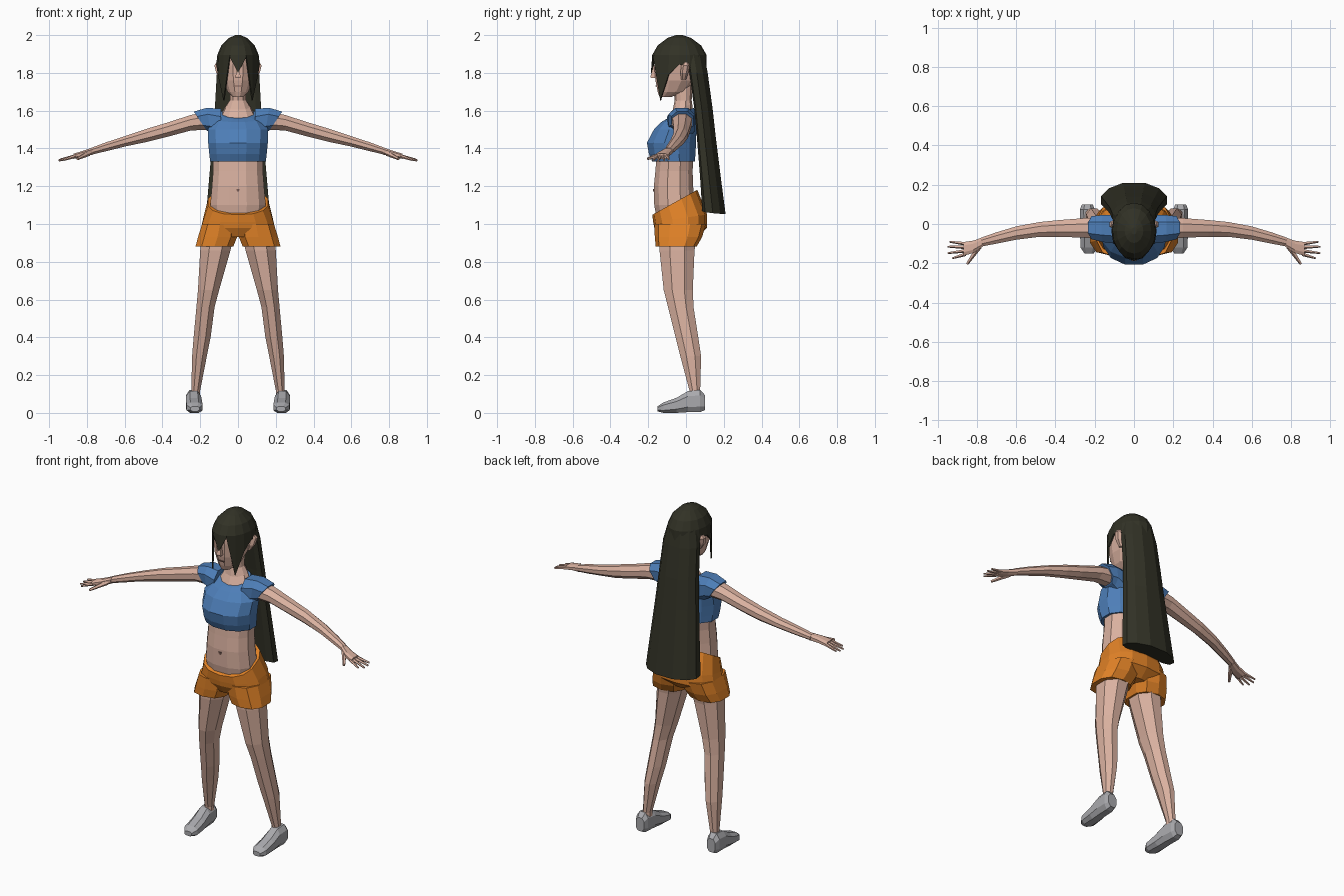
import bpy, bmesh, math
from mathutils import Vector


def material(name, rgb):
    m = bpy.data.materials.new(name)
    m.diffuse_color = (*rgb, 1)
    return m


SKIN = material("skin", (0.70, 0.44, 0.35))
BLUE = material("blue_cloth", (0.075, 0.21, 0.48))
ORANGE = material("orange_cloth", (0.74, 0.22, 0.02))
HAIR = material("dark_hair", (0.031, 0.031, 0.019))
GREY = material("grey_shoe", (0.40, 0.40, 0.42))
DARK = material("dark_detail", (0.20, 0.11, 0.09))


def finish(name, bm, mat, mirror=False):
    bmesh.ops.recalc_face_normals(bm, faces=bm.faces)
    me = bpy.data.meshes.new(name)
    bm.to_mesh(me)
    bm.free()
    me.materials.append(mat)
    ob = bpy.data.objects.new(name, me)
    bpy.context.collection.objects.link(ob)
    if mirror:
        mod = ob.modifiers.new("mirror", "MIRROR")
        mod.use_mirror_merge = False
    return ob


def skin_rings(bm, rings, caps=True):
    rows = [[bm.verts.new(p) for p in r] for r in rings]
    n = len(rows[0])
    for a, b in zip(rows, rows[1:]):
        for i in range(n):
            j = (i + 1) % n
            bm.faces.new((a[i], a[j], b[j], b[i]))
    if caps:
        bm.faces.new(rows[0])
        bm.faces.new(rows[-1])


def loft(name, mat, axis, rings, n=8, power=2.0, mirror=False, bend=0.0, caps=True):
    """Rings are (position, u0, u1, v0, v1, optional shear along v)."""
    def soft(v):
        return math.copysign(abs(v) ** (2 / power), v)
    angles = [2 * math.pi * (i + 0.5) / n for i in range(n)]
    unit = [(soft(math.cos(a)), soft(math.sin(a))) for a in angles]
    mu, mv = max(u for u, v in unit), max(v for u, v in unit)
    out = []
    for r in rings:
        pos, u0, u1, v0, v1 = r[:5]
        shear = r[5] if len(r) > 5 else 0
        ring = []
        for cu, cv in unit:
            cu, cv = cu / mu, cv / mv
            u = (u0 + u1) / 2 + cu * (u1 - u0) / 2
            v = (v0 + v1) / 2 + cv * (v1 - v0) / 2 - bend * cu * cu
            a = pos + shear * cv
            ring.append({"z": (u, v, a), "x": (a, u, v), "y": (u, a, v)}[axis])
        out.append(ring)
    bm = bmesh.new()
    skin_rings(bm, out, caps)
    return finish(name, bm, mat, mirror)


def tubes(name, mat, specs, sides=5, mirror=True):
    bm = bmesh.new()
    for p0, p1, r0, r1 in specs:
        p0, p1 = Vector(p0), Vector(p1)
        d = (p1 - p0).normalized()
        s = d.cross(Vector((0, 0, 1))).normalized()
        t = s.cross(d)
        ang = [2 * math.pi * i / sides for i in range(sides)]
        skin_rings(bm, [[p + r * (math.cos(a) * s + math.sin(a) * t) for a in ang]
                        for p, r in ((p0, r0), (p1, r1))])
    return finish(name, bm, mat, mirror)


# Bare waist, neck and upper chest
loft("waist", SKIN, "z", [
    (1.00, -.13, .13, -.15, .04), (1.10, -.147, .147, -.168, .045),
    (1.20, -.138, .138, -.17, .038), (1.28, -.132, .132, -.162, .035),
    (1.37, -.135, .135, -.155, .04)], n=12, power=2.3)
loft("neck", SKIN, "z", [
    (1.50, -.11, .11, -.125, .035), (1.575, -.088, .088, -.10, .035, .03),
    (1.62, -.065, .065, -.07, .033, .015), (1.655, -.043, .043, -.06, .03),
    (1.74, -.042, .042, -.07, .035)], n=10)
loft("navel", DARK, "z", [
    (1.172, -.006, .006, -.174, -.165), (1.186, -.008, .008, -.174, -.165)], n=4)

# Cropped top with scooped neckline and cap sleeves
loft("crop_top", BLUE, "z", [
    (1.33, -.147, .147, -.178, .047), (1.37, -.152, .152, -.196, .05),
    (1.43, -.158, .158, -.207, .053), (1.50, -.16, .16, -.17, .055),
    (1.56, -.13, .13, -.13, .052, .02), (1.585, -.092, .092, -.105, .042, .03)],
    n=12, power=2.1)
loft("cap_sleeve", BLUE, "x", [
    (.09, -.10, .046, 1.45, 1.61), (.155, -.092, .046, 1.485, 1.615, .01),
    (.20, -.078, .04, 1.495, 1.595, .034)], n=8, power=2.4, mirror=True)

# Shorts
loft("shorts_hips", ORANGE, "z", [
    (.93, -.10, .10, -.14, .06), (.98, -.195, .195, -.168, .112),
    (1.03, -.183, .183, -.174, .112, .02),
    (1.115, -.158, .158, -.178, .06, .066)], n=14, power=2.4)
loft("shorts_leg", ORANGE, "z", [
    (.88, .025, .225, -.16, .056), (.93, .005, .212, -.165, .085),
    (1.00, .0, .19, -.168, .105)], n=10, power=2.5, mirror=True)

# Legs and shoes
loft("leg", SKIN, "z", [
    (.95, .02, .19, -.14, .06), (.86, .04, .20, -.14, .045),
    (.65, .10, .212, -.118, .036), (.56, .124, .22, -.095, .04),
    (.40, .145, .235, -.055, .065), (.30, .165, .243, -.03, .08),
    (.12, .20, .247, .018, .075), (.08, .20, .25, .015, .078)], n=8, mirror=True)
loft("shoe", GREY, "y", [
    (.10, .21, .265, .015, .095), (.075, .20, .275, .004, .122),
    (.01, .195, .275, .004, .115), (-.05, .19, .275, .0, .08),
    (-.12, .187, .272, .0, .055), (-.15, .205, .252, .008, .035)],
    n=8, power=2.6, mirror=True)

# Arms, palms and fingers
loft("arm", SKIN, "x", [
    (.14, -.08, .035, 1.50, 1.60), (.25, -.07, .03, 1.495, 1.577),
    (.38, -.065, .02, 1.46, 1.535), (.48, -.065, .01, 1.435, 1.505),
    (.60, -.08, -.012, 1.41, 1.465), (.70, -.10, -.042, 1.385, 1.432),
    (.78, -.115, -.07, 1.366, 1.402)], n=8, mirror=True)
loft("palm", SKIN, "x", [
    (.77, -.115, -.068, 1.367, 1.404), (.82, -.148, -.085, 1.355, 1.388),
    (.87, -.162, -.092, 1.345, 1.372)], n=8, power=2.5, mirror=True)
fingers = [((.86, -.10 - .018 * i, 1.36), tip, .010, .005) for i, tip in enumerate(
    [(.94, -.09, 1.342), (.95, -.115, 1.337), (.948, -.148, 1.335), (.925, -.174, 1.338)])]
fingers.append(((.79, -.115, 1.375), (.85, -.203, 1.345), .015, .007))
tubes("fingers", SKIN, fingers)

# Head, nose and ears
loft("head", SKIN, "z", [
    (1.672, -.028, .028, -.14, -.08), (1.70, -.055, .055, -.15, .0),
    (1.76, -.08, .08, -.162, .05), (1.84, -.092, .092, -.168, .08),
    (1.90, -.092, .092, -.165, .08), (1.955, -.05, .05, -.11, .04)], n=12, power=2.2)
loft("nose", SKIN, "z", [
    (1.772, -.014, .014, -.186, -.14), (1.78, -.013, .013, -.188, -.14),
    (1.84, -.006, .006, -.172, -.14)], n=4)
loft("mouth", DARK, "z", [
    (1.728, -.018, .018, -.162, -.155), (1.733, -.018, .018, -.162, -.155)], n=4)
loft("ear", SKIN, "z", [
    (1.765, .075, .092, -.025, .0), (1.80, .08, .115, -.03, .012),
    (1.84, .08, .125, -.025, .022), (1.855, .08, .115, -.015, .015)], n=6, mirror=True)

# Hair cap: columns around the head, each ending at its own lock height
EDGE = [1.80, 1.885, 1.655, 1.79, 1.845, 1.83, 1.76, 1.70, 1.68]
LEVELS = [(2.0, .12), (1.985, .42), (1.945, .78), (1.895, .97)]


def hair_point(k, z, s):
    a = 2 * math.pi * k / 16
    return (.113 * s * math.sin(a), -.035 - .148 * s * math.cos(a), z)


bm = bmesh.new()
edges = [EDGE[min(k, 16 - k)] for k in range(16)]
rows = [[hair_point(k, z, s) for k in range(16)] for z, s in LEVELS]
rows.append([hair_point(k, edges[k], 1.02 if edges[k] > 1.7 else .97) for k in range(16)])
skin_rings(bm, rows, caps=False)
bm.verts.ensure_lookup_table()
bm.faces.new(bm.verts[:16])
cap = finish("hair_cap", bm, HAIR)
thick = cap.modifiers.new("thickness", "SOLIDIFY")
thick.thickness = 0.008

# Long straight hair down the back
loft("long_hair", HAIR, "z", [
    (1.90, -.09, .09, .01, .10), (1.80, -.112, .112, .025, .118),
    (1.62, -.122, .122, .05, .143), (1.45, -.135, .135, .065, .162),
    (1.25, -.152, .152, .08, .187), (1.06, -.168, .168, .09, .213, -.008)],
    n=12, power=2.4, bend=.03)
